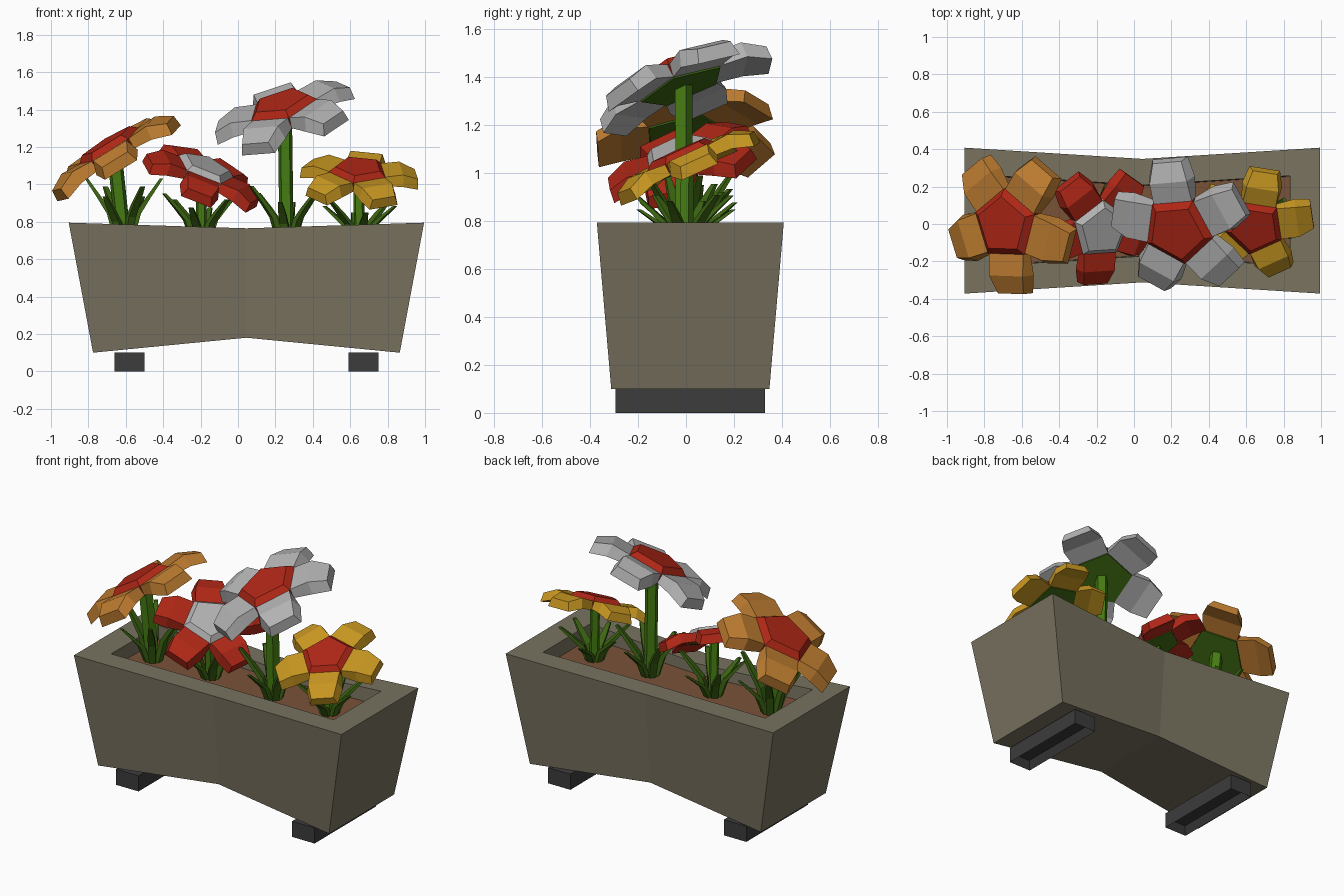
import bpy, bmesh, math
from mathutils import Vector, Matrix

if "Cube" in bpy.data.objects:
    bpy.data.objects.remove(bpy.data.objects["Cube"])


def mat(name, r, g, b):
    m = bpy.data.materials.new(name)
    m.diffuse_color = (r, g, b, 1)
    m.use_nodes = True
    m.node_tree.nodes["Principled BSDF"].inputs["Base Color"].default_value = m.diffuse_color
    return m


STONE = mat("grey_brown_stone", 0.19, 0.17, 0.115)
DARK = mat("dark_grey", 0.045, 0.045, 0.045)
SOIL = mat("brown_soil", 0.19, 0.085, 0.04)
RED = mat("red", 0.43, 0.02, 0.008)
ORANGE = mat("orange", 0.52, 0.205, 0.03)
YELLOW = mat("yellow", 0.58, 0.31, 0.015)
WHITE = mat("pale_grey", 0.45, 0.45, 0.45)
STEM = mat("stem_green", 0.06, 0.20, 0.006)
LEAF = mat("leaf_green", 0.045, 0.13, 0.006)


def finish(bm, name, material):
    bmesh.ops.recalc_face_normals(bm, faces=bm.faces)
    me = bpy.data.meshes.new(name)
    bm.to_mesh(me)
    bm.free()
    me.materials.append(material)
    ob = bpy.data.objects.new(name, me)
    bpy.context.collection.objects.link(ob)
    return ob


def loft(bm, rings, cap_start=True, cap_end=True):
    """Skin closed rings of points together."""
    vr = [[bm.verts.new(p) for p in r] for r in rings]
    n = len(vr[0])
    for a, b in zip(vr, vr[1:]):
        for i in range(n):
            j = (i + 1) % n
            bm.faces.new((a[i], a[j], b[j], b[i]))
    if cap_start:
        bm.faces.new(vr[0])
    if cap_end:
        bm.faces.new(vr[-1])
    return vr


CX, CY = 0.045, 0.018


def waist_ring(half_len, w_end, w_mid, z_end, z_mid):
    """Pinched rectangle, narrower in the middle."""
    st = [(-half_len, w_end, z_end), (0, w_mid, z_mid), (half_len, w_end, z_end)]
    return ([(CX + x, CY - w, z) for x, w, z in st]
            + [(CX + x, CY + w, z) for x, w, z in reversed(st)])


# planter box with rim and open inside
bm = bmesh.new()
vr = loft(bm, [waist_ring(0.82, 0.33, 0.28, 0.10, 0.18),
               waist_ring(0.95, 0.39, 0.33, 0.795, 0.765),
               waist_ring(0.79, 0.24, 0.19, 0.79, 0.765),
               waist_ring(0.785, 0.235, 0.185, 0.68, 0.68)], False, False)
b = vr[0]
bm.faces.new((b[0], b[1], b[4], b[5]))
bm.faces.new((b[1], b[2], b[3], b[4]))
finish(bm, "planter_box", STONE)

# soil
bm = bmesh.new()
bm.faces.new([bm.verts.new(p) for p in waist_ring(0.786, 0.236, 0.186, 0.70, 0.70)])
soil = finish(bm, "soil", SOIL)
if soil.data.polygons[0].normal.z < 0:
    soil.data.flip_normals()

# feet, hollowed from below
for name, x in (("left_foot", -0.58), ("right_foot", 0.67)):
    bm = bmesh.new()
    bmesh.ops.create_cube(bm, size=1, matrix=Matrix.Translation((x, CY, 0.05))
                          @ Matrix.Diagonal((0.16, 0.625, 0.10, 1)))
    bottom = [f for f in bm.faces if f.normal.z < -0.9]
    bmesh.ops.inset_region(bm, faces=bottom, thickness=0.035)
    bmesh.ops.translate(bm, verts=bottom[0].verts, vec=(0, 0, 0.05))
    finish(bm, name, DARK)


def pentagon(r, z, start):
    return [(r * math.cos(start + i * math.tau / 5),
             r * math.sin(start + i * math.tau / 5), z) for i in range(5)]


# petal stations: radius, top half width, bottom half width, top z, bottom z
PETAL = [(0.155, 0.108, 0.115, 0.035, -0.025),
         (0.275, 0.105, 0.130, 0.045, -0.030),
         (0.375, 0.080, 0.100, 0.000, -0.065)]


def flower(name, base, centre, normal, turn, scale, petal_mat, heart_mat,
           stem_r, leaf_h, leaf_turn):
    n = Vector(normal).normalized()
    m = (Matrix.Translation(centre) @ Vector((0, 0, 1)).rotation_difference(n)
         .to_matrix().to_4x4() @ Matrix.Scale(scale, 4))
    turn = math.radians(turn)

    # five drooping petals
    bm = bmesh.new()
    for k in range(5):
        rot = Matrix.Rotation(turn + k * math.tau / 5, 4, 'Z')
        loft(bm, [[m @ rot @ Vector(p) for p in
                   ((r, -wb, zb), (r, wb, zb), (r, wt, zt), (r, -wt, zt))]
                  for r, wt, wb, zt, zb in PETAL])
    finish(bm, name + "_petals", petal_mat)

    # raised five-sided heart
    s = turn + math.radians(36)
    bm = bmesh.new()
    loft(bm, [[m @ Vector(p) for p in pentagon(r, z, s)]
              for r, z in ((0.195, -0.015), (0.195, 0.035), (0.155, 0.07))])
    finish(bm, name + "_heart", heart_mat)

    # green cup under the heart
    bm = bmesh.new()
    loft(bm, [[m @ Vector(p) for p in pentagon(r, z, s)]
              for r, z in ((0.19, -0.032), (0.19, -0.015))])
    finish(bm, name + "_cup", LEAF)

    # stem
    bm = bmesh.new()
    foot, top = Vector((*base, 0.68)), Vector(centre) - n * 0.02
    loft(bm, [[c + Vector(p) for p in pentagon(stem_r, 0, 0.3)]
              for c in (foot, foot.lerp(top, 0.5), top)])
    finish(bm, name + "_stem", STEM)

    # grass blades leaning outwards
    bm = bmesh.new()
    for k in range(6):
        rot = Matrix.Rotation(math.radians(leaf_turn) + k * math.tau / 6, 4, 'Z')
        h = leaf_h * (1.0, 0.72, 0.88)[k % 3]
        rings = []
        for r, z, w, t in ((0.035, 0, 0.02, 0.015),
                           (0.075, 0.45, 0.022, 0.016),
                           (0.13, 0.7, 0.02, 0.013),
                           (0.20, 1.0, 0.011, 0.009)):
            rings.append([Vector((*base, 0.69)) + rot @ Vector((r + a * t, e * w, z * h))
                          for a, e in ((-1, -1), (1, -1), (1, 1), (-1, 1))])
        loft(bm, rings)
    finish(bm, name + "_leaves", LEAF)


flower("orange_flower", (-0.61, 0.01), (-0.67, 0.0, 1.17), (-0.62, -0.12, 1),
       -90, 1.0, ORANGE, RED, 0.042, 0.34, 0)
flower("red_flower", (-0.20, 0.01), (-0.185, -0.02, 1.055), (0.42, -0.36, 1),
       -90, 0.85, RED, WHITE, 0.030, 0.26, 15)
flower("white_flower", (0.26, -0.01), (0.245, -0.02, 1.385), (-0.30, -0.40, 1),
       98, 1.0, WHITE, RED, 0.040, 0.30, 200)
flower("yellow_flower", (0.65, 0.0), (0.645, -0.005, 1.045), (0.03, -0.45, 1),
       80, 0.83, YELLOW, RED, 0.030, 0.22, 40)
